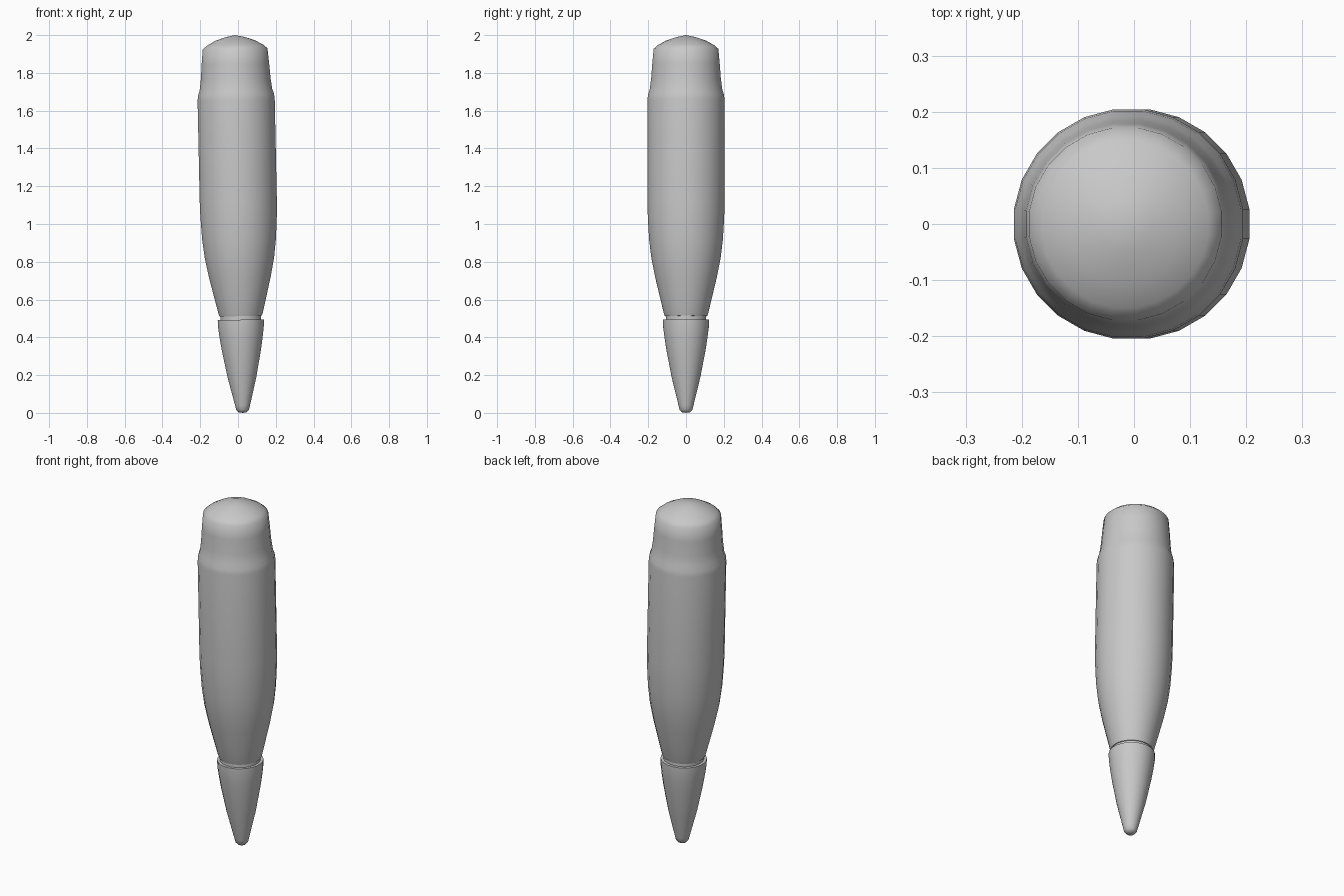
import bpy, bmesh, math
from mathutils import Matrix

if "Cube" in bpy.data.objects:
    bpy.data.objects.remove(bpy.data.objects["Cube"])

SEGMENTS = 24
metal = bpy.data.materials.new("grey metal")
metal.diffuse_color = (0.58, 0.58, 0.58, 1)
metal.use_nodes = True
metal.node_tree.nodes["Principled BSDF"].inputs["Base Color"].default_value = metal.diffuse_color

# the whole round leans slightly towards -x at the top
TILT = Matrix.Translation((0.004, 0, 1)) @ Matrix.Rotation(-0.021, 4, 'Y') @ Matrix.Translation((0, 0, -1))


def lathe(name, profile, sharp=40):
    """Spin a (radius, height) profile around z; zero radius makes a pole."""
    bm = bmesh.new()
    rings = []
    for r, z in profile:
        if r == 0:
            rings.append([bm.verts.new((0, 0, z))] * SEGMENTS)
        else:
            rings.append([bm.verts.new((r * math.cos(a), r * math.sin(a), z))
                          for a in (2 * math.pi * (i + 0.5) / SEGMENTS for i in range(SEGMENTS))])
    for low, high in zip(rings, rings[1:]):
        for i in range(SEGMENTS):
            j = (i + 1) % SEGMENTS
            corners = list(dict.fromkeys((low[i], low[j], high[j], high[i])))
            bm.faces.new(corners)
    bmesh.ops.recalc_face_normals(bm, faces=bm.faces)
    mesh = bpy.data.meshes.new(name)
    bm.to_mesh(mesh)
    bm.free()
    mesh.transform(TILT)
    mesh.materials.append(metal)
    ob = bpy.data.objects.new(name, mesh)
    bpy.context.collection.objects.link(ob)
    bpy.ops.object.select_all(action='DESELECT')
    ob.select_set(True)
    bpy.context.view_layer.objects.active = ob
    bpy.ops.object.shade_smooth_by_angle(angle=math.radians(sharp))
    return ob


# tapered nose with a blunt end and a flat rim
lathe("nose", [(0, 0), (0.022, 0.003), (0.034, 0.016), (0.04, 0.04), (0.077, 0.19),
               (0.105, 0.335), (0.115, 0.40), (0.122, 0.455), (0.123, 0.493), (0, 0.493)])

# narrow groove between nose and body
lathe("neck", [(0, 0.485), (0.108, 0.485), (0.108, 0.53), (0, 0.53)])

# main body, stepped cap and shallow domed top
lathe("body", [(0, 0.512), (0.113, 0.512), (0.119, 0.53), (0.141, 0.62), (0.165, 0.72),
               (0.185, 0.82), (0.197, 0.92), (0.204, 1.04), (0.206, 1.12), (0.206, 1.655),
               (0.203, 1.685), (0.194, 1.71), (0.186, 1.77), (0.180, 1.85), (0.173, 1.927),
               (0.150, 1.947), (0.105, 1.972), (0.05, 1.99), (0, 2.0)], 65)
